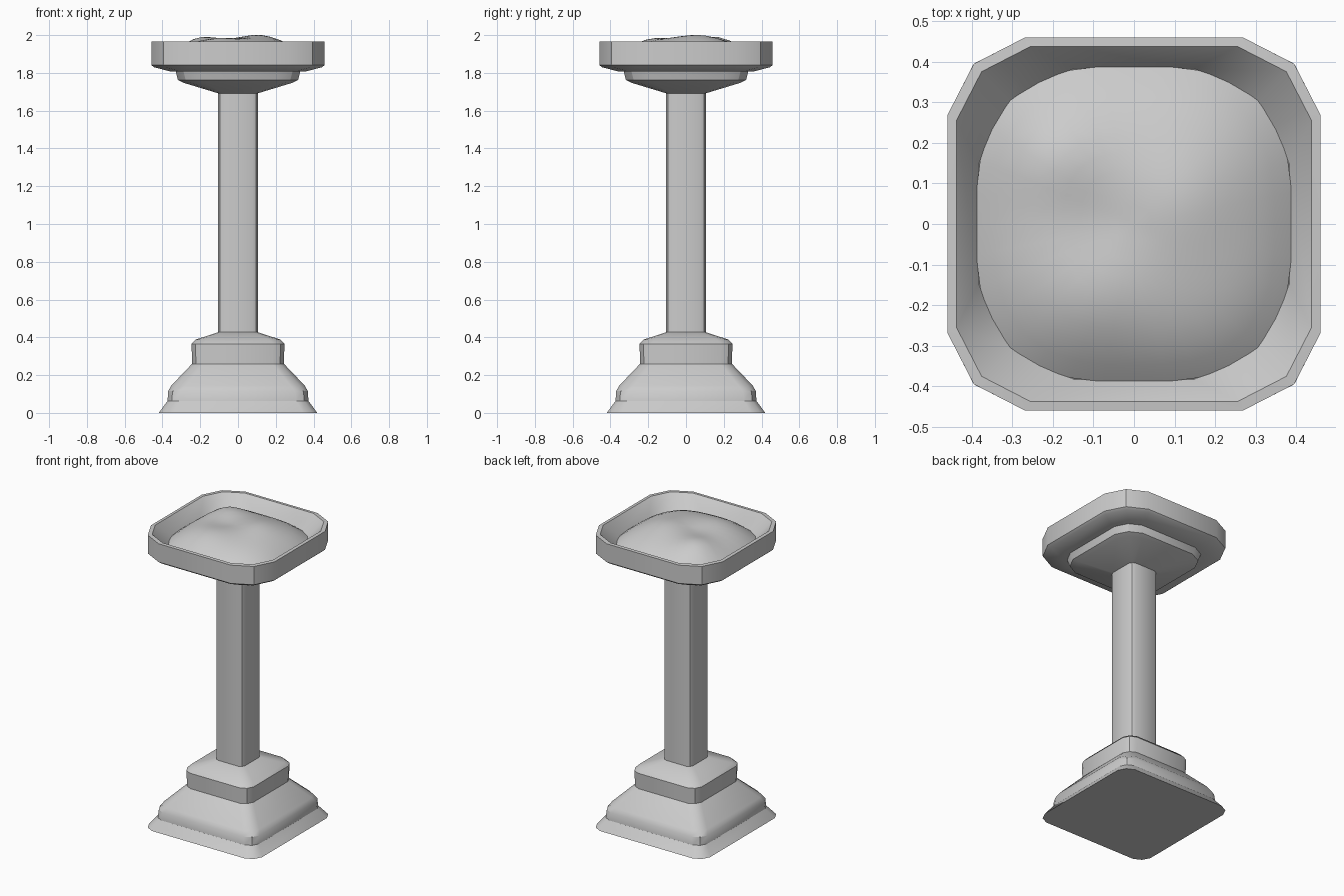
import bpy, bmesh
from math import sin, cos, pi, exp, radians

if "Cube" in bpy.data.objects:
    bpy.data.objects.remove(bpy.data.objects["Cube"])


def ring_points(half, inset, z):
    # Square with each corner cut by two facets
    m = 0.34 * inset
    quarter = [(half, half - inset), (half - m, half - m), (half - inset, half)]
    pts = []
    for _ in range(4):
        pts += [(x, y, z) for x, y in quarter]
        quarter = [(-y, x) for x, y in quarter]
    return pts


def finish(name, bm, angle):
    bmesh.ops.recalc_face_normals(bm, faces=bm.faces)
    mesh = bpy.data.meshes.new(name)
    bm.to_mesh(mesh)
    bm.free()
    ob = bpy.data.objects.new(name, mesh)
    bpy.context.collection.objects.link(ob)
    bpy.ops.object.select_all(action='DESELECT')
    ob.select_set(True)
    bpy.context.view_layer.objects.active = ob
    bpy.ops.object.shade_smooth_by_angle(angle=radians(angle))
    return ob


def loft(name, sections, angle=32):
    bm = bmesh.new()
    rings = [[bm.verts.new(p) for p in ring_points(*s)] for s in sections]
    for a, b in zip(rings, rings[1:]):
        n = len(a)
        for i in range(n):
            j = (i + 1) % n
            bm.faces.new((a[i], a[j], b[j], b[i]))
    bm.faces.new(rings[0])
    bm.faces.new(rings[-1])
    return finish(name, bm, angle)


# Stepped base, shaft and capital: (half width, corner inset, height)
loft("pedestal", [
    (0.42, 0.075, 0.0), (0.373, 0.065, 0.063),
    (0.37, 0.07, 0.115), (0.353, 0.075, 0.145), (0.243, 0.06, 0.26),
    (0.246, 0.06, 0.365), (0.225, 0.06, 0.388), (0.105, 0.03, 0.427),
    (0.105, 0.03, 1.692), (0.29, 0.11, 1.748), (0.318, 0.12, 1.762),
    (0.33, 0.12, 1.81)])

# Faceted bowl with a sloping inner wall
loft("bowl", [
    (0.36, 0.15, 1.808), (0.445, 0.185, 1.83), (0.459, 0.19, 1.842),
    (0.459, 0.19, 1.965), (0.437, 0.182, 1.967), (0.383, 0.235, 1.87)])


# Uneven mound of filling
def bump(x, y, cx, cy, r, h):
    return h * exp(-((x - cx) ** 2 + (y - cy) ** 2) / r ** 2)


bm = bmesh.new()
SEG, RINGS = 32, 9
rows = []
for k in range(1, RINGS + 1):
    t = k / RINGS
    row = []
    for i in range(SEG):
        c, s = cos(2 * pi * i / SEG), sin(2 * pi * i / SEG)
        r = 0.39 * t / (abs(c) ** 2.8 + abs(s) ** 2.8) ** (1 / 2.8)
        x, y = r * c, r * s
        lumps = (bump(x, y, -0.23, 0.19, 0.12, 0.038)
                 + bump(x, y, 0.12, 0.06, 0.14, 0.022)
                 + bump(x, y, -0.12, -0.2, 0.14, 0.014)
                 - bump(x, y, -0.08, 0.0, 0.1, 0.01))
        row.append(bm.verts.new((x, y, 1.875 + (0.095 + lumps) * (1 - t ** 3.2))))
    rows.append(row)
centre = bm.verts.new((0, 0, 1.974))
for i in range(SEG):
    j = (i + 1) % SEG
    bm.faces.new((centre, rows[0][i], rows[0][j]))
    for a, b in zip(rows, rows[1:]):
        bm.faces.new((a[i], b[i], b[j], a[j]))
mound = finish("soil_mound", bm, 60)
top = max(v.co.z for v in mound.data.vertices)
for v in mound.data.vertices:
    if v.co.z > 1.875:
        v.co.z = 1.875 + (v.co.z - 1.875) * 0.125 / (top - 1.875)
